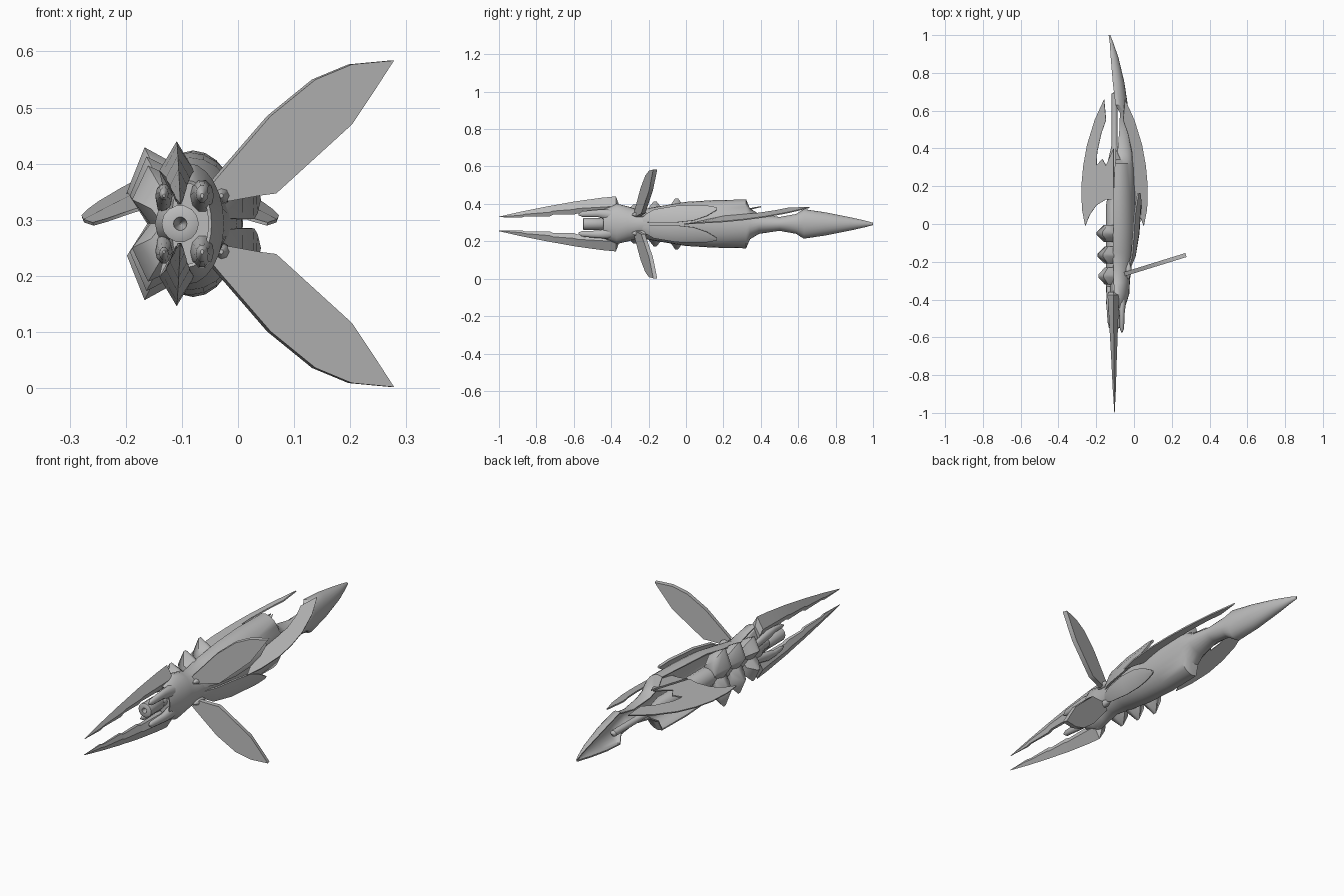
import bpy, bmesh, math
from mathutils import Vector

if "Cube" in bpy.data.objects:
    bpy.data.objects.remove(bpy.data.objects["Cube"])

MID = 0.293      # height of the symmetry plane
AXIS = -0.103    # x of the central core

grey = bpy.data.materials.new("hull_grey")
grey.diffuse_color = (0.5, 0.5, 0.5, 1)
grey.use_nodes = True
grey.node_tree.nodes["Principled BSDF"].inputs["Base Color"].default_value = grey.diffuse_color


def finish(name, verts, faces, mirror=None, thick=0, angle=35):
    """Make an object from local points (z measured from the symmetry plane)."""
    me = bpy.data.meshes.new(name)
    me.from_pydata([Vector(v) for v in verts], [], faces)
    bm = bmesh.new()
    bm.from_mesh(me)
    bmesh.ops.remove_doubles(bm, verts=bm.verts, dist=0.0001)
    bmesh.ops.recalc_face_normals(bm, faces=bm.faces)
    bm.to_mesh(me)
    bm.free()
    me.materials.append(grey)
    ob = bpy.data.objects.new(name, me)
    ob.location = (AXIS, 0, MID)
    bpy.context.collection.objects.link(ob)
    if thick:
        s = ob.modifiers.new("thickness", 'SOLIDIFY')
        s.thickness = thick
        s.offset = 0
        # bake the thickness so that its rim gets sharp edges
        dg = bpy.context.evaluated_depsgraph_get()
        me = bpy.data.meshes.new_from_object(ob.evaluated_get(dg))
        ob.modifiers.clear()
        ob.data = me
    me.shade_smooth()
    me.set_sharp_from_angle(angle=math.radians(angle))
    if mirror:
        m = ob.modifiers.new("mirror", 'MIRROR')
        m.use_axis = tuple(a in mirror for a in "XYZ")
        m.use_mirror_merge = False
    return ob


def loft(name, rings, closed=True, **kw):
    """Skin a list of rings; points are in world x, y and local z."""
    n = len(rings[0])
    verts = [(x - AXIS, y, z) for r in rings for x, y, z in r]
    faces = []
    for i in range(len(rings) - 1):
        for j in range(n if closed else n - 1):
            k = (j + 1) % n
            faces.append((i*n + j, i*n + k, (i+1)*n + k, (i+1)*n + j))
    if closed:
        faces += [tuple(range(n)), tuple(range((len(rings)-1)*n, len(rings)*n))]
    return finish(name, verts, faces, **kw)


def ellipse(cx, y, cz, rx, rz, n=12):
    return [(cx + rx*math.cos(2*math.pi*i/n), y, cz + rz*math.sin(2*math.pi*i/n))
            for i in range(n)]


def plate(name, pts, **kw):
    return finish(name, [(x - AXIS, y, z) for x, y, z in pts],
                  [tuple(range(len(pts)))], **kw)


# curved hull shell with its long tail: y, half height, inner x, outer x
hull = [(-.44, .075, -.09, -.05), (-.37, .105, -.09, -.028), (-.31, .09, -.09, -.025),
        (-.25, .072, -.09, -.02), (-.15, .09, -.09, -.005), (0, .115, -.085, .004),
        (.15, .124, -.085, .006), (.32, .128, -.08, .0), (.34, .08, -.075, .0),
        (.39, .05, -.07, -.006), (.5, .034, -.065, -.018), (.59, .05, -.065, -.03),
        (.63, .076, -.085, -.036), (.75, .058, -.1, -.054), (.88, .032, -.115, -.085),
        (.96, .014, -.125, -.113), (1.0, .003, -.133, -.129)]
rings = []
for y, h, a, b in hull:
    rings.append([(a + (b - a)*math.cos(t), y, h*math.sin(t))
                  for t in [math.radians(-105 + 15*i) for i in range(15)]])
loft("hull_shell", rings, closed=False, thick=.006)

# central core with gun muzzle, body and rear rod: y, radius
core = [(-.50, .001), (-.53, .01), (-.552, .012), (-.552, .024), (-.548, .033),
        (-.45, .033), (-.44, .026), (-.4, .03), (-.36, .045), (.1, .045), (.15, .036),
        (.33, .036), (.42, .015), (.69, .015), (.7, .001)]
loft("core_and_muzzle", [ellipse(AXIS, y, 0, r, r, 14) for y, r in core])

# neck block joining the prongs to the hull
neck = [(-.42, .035, .08), (-.36, .045, .105), (-.28, .045, .075), (-.22, .04, .06)]
loft("neck", [ellipse(-.085, y, 0, rx, rz) for y, rx, rz in neck])

# long front prongs: y, low z, top z, half width
prong = [(-1.0, .036, .039, .001), (-.88, .034, .066, .008), (-.86, .04, .07, .009),
         (-.73, .04, .096, .014), (-.71, .049, .099, .015), (-.6, .049, .119, .02),
         (-.58, .056, .122, .021), (-.45, .056, .14, .027), (-.375, .06, .147, .031),
         (-.36, .04, .108, .025)]
rings = []
for y, lo, hi, w in prong:
    c = -.103 - .006*(y + 1)/.6
    m = lo + (hi - lo)*.4
    rings.append([(c, y, hi), (c + w, y, m), (c + w*.4, y, lo),
                  (c - w*.4, y, lo), (c - w, y, m)])
loft("front_prong", rings, mirror="Z", angle=25)

# short arms beside the muzzle
for name, x, y0, r in (("outer_arm", -.064, -.575, .015), ("inner_arm", -.132, -.54, .011)):
    arm = [(y0, .2, .05), (y0 + .02, .75, .053), (-.47, 1, .056), (-.42, 1.4, .05),
           (-.33, 1.2, .035)]
    loft(name, [ellipse(x, y, z, r*s, r*1.4*s, 10) for y, s, z in arm],
         mirror="Z", angle=50)

# three lobed ribs along the back
lobe = [(-.09, 0), (-.09, .09), (-.125, .115), (-.17, .139), (-.203, .058), (-.165, 0)]
for i, (y, sx, sz) in enumerate(((-.275, .88, .76), (-.165, .92, .88), (-.05, .97, 1))):
    rings = []
    for dy, s in ((-.045, .6), (-.008, .98), (.008, .98), (.045, .6)):
        rings.append([(-.1 + (x + .1)*sx*s, y + dy, z*sz*s) for x, z in lobe])
    loft("rib_%d" % (i + 1), rings, mirror="Z", angle=50)

# long swept wings
outline = [(-.05, .07), (-.035, .088), (.055, .192), (.135, .257), (.2, .284),
           (.275, .291), (.24, .237), (.2, .177), (.065, .054), (.035, .05), (-.02, .04)]
plate("long_wing", [(x, -.262 + .31*(x + .04), z) for x, z in outline],
      mirror="Z", thick=.022)

# leaf shaped armour over the hull side
loft("side_armour", [
    [(-.03, -.25, .01), (-.032, -.25, .02), (-.035, -.25, .03)],
    [(.004, -.17, .008), (.004, -.17, .045), (-.012, -.17, .075)],
    [(.024, -.05, .008), (.022, -.05, .055), (-.003, -.05, .095)],
    [(.03, .04, .018), (.028, .04, .06), (.002, .04, .098)],
    [(.036, .11, .042), (.03, .11, .07), (.012, .11, .096)],
    [(.03, .165, .074), (.026, .165, .08), (.022, .165, .086)]],
    closed=False, mirror="Z", thick=.01)

# wing root knuckle
loft("wing_root", [ellipse(-.03, y, .05, r, r, 8)
                   for y, r in ((-.29, .004), (-.265, .015), (-.235, .017), (-.2, .005))],
     mirror="Z", angle=60)

# flat rear fins on both sides, rising towards the hull
fin = [(.155, -.01), (.172, .08), (.175, .2), (.165, .31), (.145, .42), (.105, .55),
       (.055, .66), (.045, .55), (.07, .48), (.092, .38), (.095, .31), (.065, .345),
       (.045, .31), (.005, .4), (.005, .13), (.045, .13), (.095, .1), (.13, .05)]
plate("rear_fin",
      [(AXIS - d, y, .06*y + (.175 - d)*.4*min(1, max(0, y/.25))) for d, y in fin],
      mirror="X", thick=.006)
